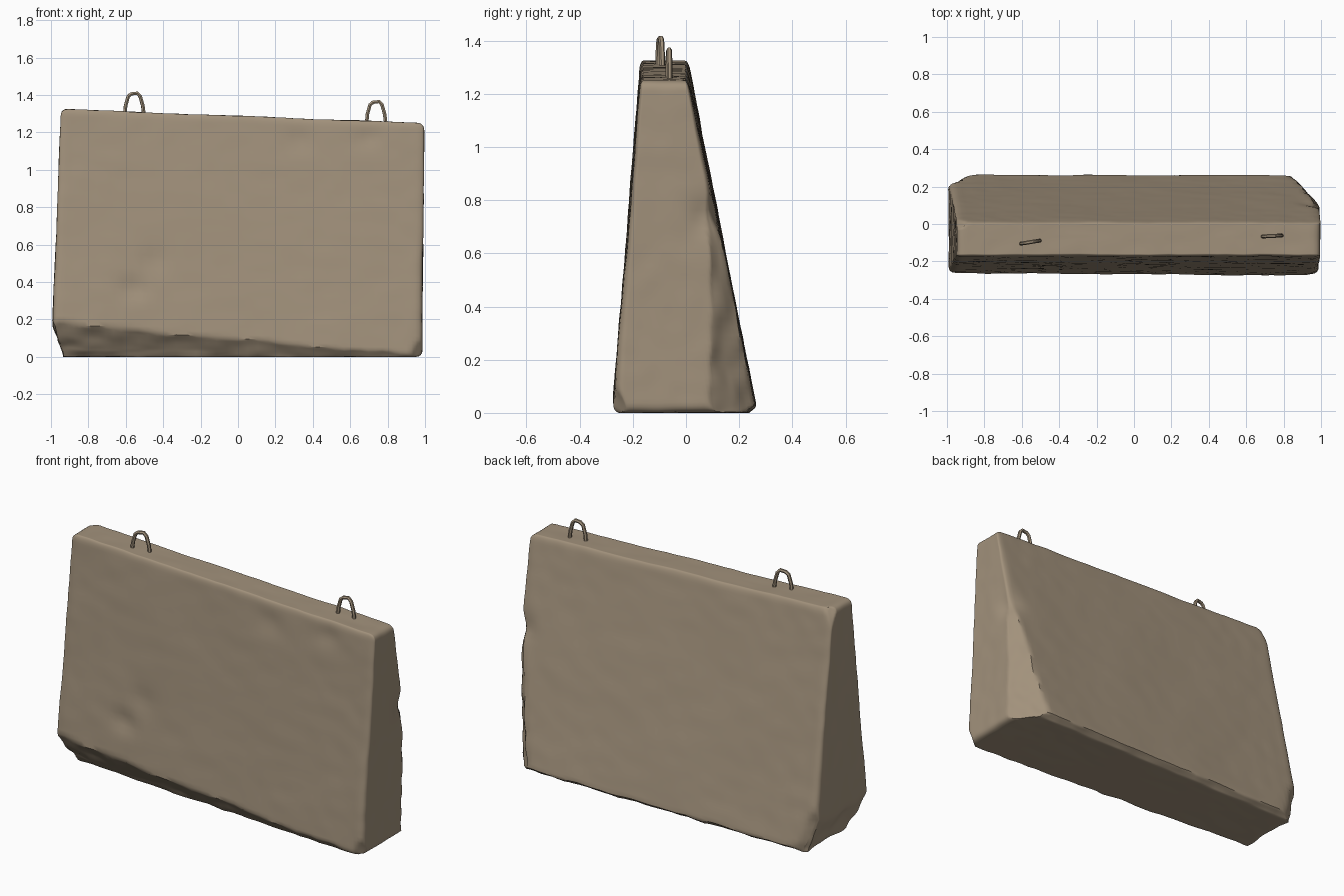
import bpy, bmesh
from math import sin, pi, exp, radians
from mathutils import Vector, noise

old = bpy.data.objects.get("Cube")
if old:
    bpy.data.objects.remove(old, do_unlink=True)


def material(name, rgb):
    m = bpy.data.materials.new(name)
    m.use_nodes = True
    m.diffuse_color = (*rgb, 1)
    m.node_tree.nodes["Principled BSDF"].inputs["Base Color"].default_value = (*rgb, 1)
    return m


concrete = material("weathered_concrete", (0.36, 0.285, 0.2))


def lerp(a, b, t):
    return a + (b - a) * t


def rounded(p, half, r):
    """Pull a point on a box onto the box with rounded edges."""
    core = Vector([max(-h + r, min(h - r, c)) for c, h in zip(p, half)])
    off = p - core
    return core + off.normalized() * r if off.length > 0 else p


def taper(p):
    """Map the box to the wedge: narrow sloping top, wide base."""
    u, v, w = (p.x + 1) / 2, p.y / 0.275 / 2 + 0.5, p.z / 1.3 + 0.5
    x = lerp(lerp(-1.0, 0.985, u), lerp(-0.945, 0.995, u), w)
    y = lerp(lerp(-0.277, 0.268, v), lerp(-0.172, 0.008, v), w)
    z = w * lerp(1.325, 1.25, u)
    return Vector((x, y, z))


# Broken edges: point on the cut plane, outward normal
chips = [
    ((0, -0.272, 0.10), (-0.05, -0.72, -0.55)),
    ((-0.985, 0, 0.16), (-0.9, 0, -0.32)),
    ((-0.97, 0.2, 0.1), (-0.55, 0.8, -0.1)),
    ((0.95, 0.25, 0.05), (0.6, 0.7, -0.3)),
    ((0.955, -0.26, 0.05), (0.6, -0.75, -0.35)),
    ((0, 0.255, 0.02), (0, 0.6, -0.8)),
    ((0.985, 0.095, 0.72), (0.75, 0.66, 0.0)),
    ((-0.93, 0.0, 1.27), (-0.7, 0.6, 0.5)),
]
chips = [(Vector(a), Vector(n).normalized()) for a, n in chips]

# Shallow dents: centre, radius, push
dents = [
    ((-0.56, -0.25, 0.37), 0.06, (0, 0.018, 0)),
    ((-0.45, -0.24, 0.52), 0.07, (0, 0.012, 0)),
    ((0.70, -0.18, 1.17), 0.06, (0, 0.01, 0)),
    ((0.32, -0.18, 1.16), 0.06, (0, 0.01, 0)),
    ((0.98, 0.09, 0.74), 0.07, (-0.02, -0.02, 0)),
]


def weather(p):
    rough = noise.noise(p * 9) * 0.012
    for a, n in chips:
        d = (p - a).dot(n) + rough
        if d > 0:
            p = p - n * d
    for c, r, push in dents:
        p = p + Vector(push) * exp(-((p - Vector(c)).length / r) ** 2)
    p = p + noise.noise_vector(p * 2.5) * 0.004 + noise.noise_vector(p * 12) * 0.0025
    p.z = max(p.z, 0.0)
    return p


# Concrete block
half = Vector((1, 0.275, 0.65))
bm = bmesh.new()
bmesh.ops.create_cube(bm, size=2)
bmesh.ops.subdivide_edges(bm, edges=bm.edges[:], cuts=47, use_grid_fill=True)
for v in bm.verts:
    # crowd the rows towards the edges
    q = Vector([lerp(c, sin(c * pi / 2), 0.6) * h for c, h in zip(v.co, half)])
    v.co = weather(taper(rounded(q, half, 0.035)))
mesh = bpy.data.meshes.new("concrete_block")
bm.to_mesh(mesh)
bm.free()
block = bpy.data.objects.new("concrete_block", mesh)
bpy.context.collection.objects.link(block)
mesh.materials.append(concrete)


# Lifting loops: bent rods set in the top
def lifting_loop(name, x, y, z, turn):
    cu = bpy.data.curves.new(name, "CURVE")
    cu.dimensions = "3D"
    cu.bevel_depth = 0.0105
    cu.bevel_resolution = 1
    cu.use_fill_caps = True
    pts = [(-0.052, -0.03), (-0.046, 0.035), (-0.032, 0.085), (-0.016, 0.098),
           (0.016, 0.102), (0.032, 0.085), (0.046, 0.035), (0.054, -0.03)]
    sp = cu.splines.new("POLY")
    sp.points.add(len(pts) - 1)
    for s, (dx, dz) in zip(sp.points, pts):
        s.co = (x + dx, y + dx * turn, z + dz, 1)
    cu.materials.append(concrete)
    ob = bpy.data.objects.new(name, cu)
    bpy.context.collection.objects.link(ob)
    return ob


loops = [lifting_loop("right_lifting_loop", -0.555, -0.097, 1.308, 0.16),
         lifting_loop("left_lifting_loop", 0.738, -0.064, 1.263, 0.05)]

bpy.ops.object.select_all(action="DESELECT")
for ob in loops:
    ob.select_set(True)
bpy.context.view_layer.objects.active = loops[0]
bpy.ops.object.convert(target="MESH")
block.select_set(True)
bpy.context.view_layer.objects.active = block
bpy.ops.object.shade_smooth_by_angle(angle=radians(40))
